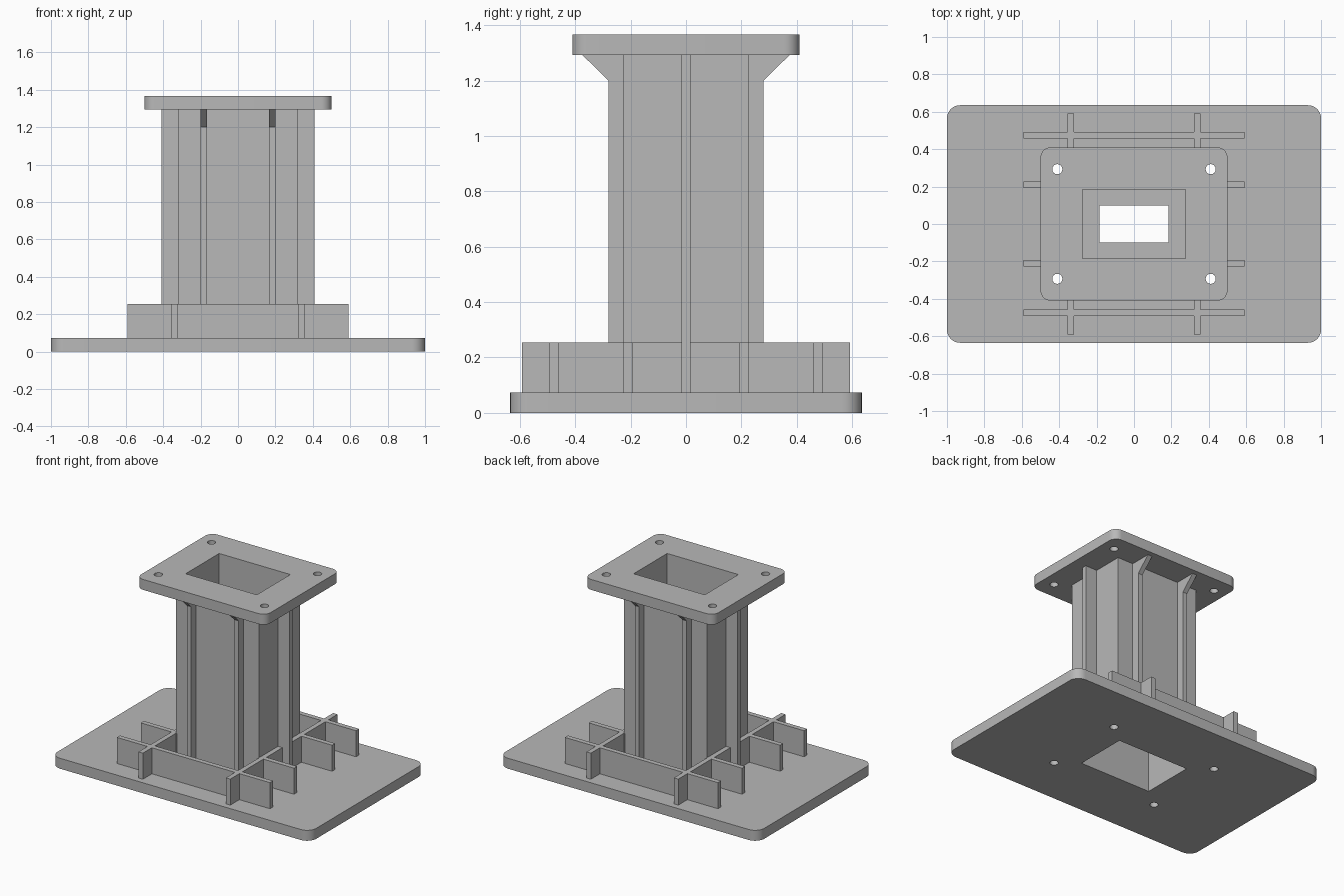
import bpy, bmesh, math
from mathutils import Vector

old = bpy.data.objects.get("Cube")
if old:
    bpy.data.objects.remove(old, do_unlink=True)

steel = bpy.data.materials.new("plain_grey_steel")
steel.use_nodes = True
GREY = (0.48, 0.48, 0.48, 1)
steel.diffuse_color = GREY
steel.node_tree.nodes["Principled BSDF"].inputs["Base Color"].default_value = GREY


def rect(hx, hy, r=0.0):
    """Rectangle outline, optionally with rounded corners."""
    if r == 0:
        return [(hx, hy), (-hx, hy), (-hx, -hy), (hx, -hy)]
    pts = []
    for i, (sx, sy) in enumerate([(1, 1), (-1, 1), (-1, -1), (1, -1)]):
        for k in range(9):
            a = math.pi / 2 * (i + k / 8)
            pts.append((sx * (hx - r) + r * math.cos(a), sy * (hy - r) + r * math.sin(a)))
    return pts


def circle(cx, cy, r, n=24):
    return [(cx + r * math.cos(2 * math.pi * k / n), cy + r * math.sin(2 * math.pi * k / n))
            for k in range(n)]


def plate(name, loops, z0, z1):
    """Extrude an outline with holes into a slab from z0 to z1."""
    curve = bpy.data.curves.new(name, "CURVE")
    curve.dimensions = "2D"
    curve.fill_mode = "BOTH"
    curve.extrude = (z1 - z0) / 2
    for loop in loops:
        spline = curve.splines.new("POLY")
        spline.points.add(len(loop) - 1)
        for p, (x, y) in zip(spline.points, loop):
            p.co = (x, y, 0, 1)
        spline.use_cyclic_u = True
    temp = bpy.data.objects.new(name + "_outline", curve)
    bpy.context.collection.objects.link(temp)
    bpy.context.view_layer.update()
    mesh = bpy.data.meshes.new_from_object(temp.evaluated_get(bpy.context.evaluated_depsgraph_get()))
    bpy.data.objects.remove(temp, do_unlink=True)
    bm = bmesh.new()
    bm.from_mesh(mesh)
    bmesh.ops.remove_doubles(bm, verts=bm.verts, dist=0.0001)
    bmesh.ops.translate(bm, verts=bm.verts, vec=(0, 0, (z0 + z1) / 2))
    return finish(name, bm, mesh)


def prism(name, profile, depth):
    """Extrude a closed 3D profile along a depth vector."""
    bm = bmesh.new()
    face = bm.faces.new([bm.verts.new(p) for p in profile])
    ext = bmesh.ops.extrude_face_region(bm, geom=[face])
    verts = [g for g in ext["geom"] if isinstance(g, bmesh.types.BMVert)]
    bmesh.ops.translate(bm, verts=verts, vec=Vector(depth))
    return finish(name, bm, bpy.data.meshes.new(name))


def finish(name, bm, mesh):
    bmesh.ops.recalc_face_normals(bm, faces=bm.faces)
    bm.to_mesh(mesh)
    bm.free()
    mesh.name = name
    mesh.materials.clear()
    mesh.materials.append(steel)
    obj = bpy.data.objects.new(name, mesh)
    bpy.context.collection.objects.link(obj)
    bpy.ops.object.select_all(action="DESELECT")
    obj.select_set(True)
    bpy.context.view_layer.objects.active = obj
    bpy.ops.object.shade_smooth_by_angle(angle=math.radians(30))
    return obj


def box(name, x0, x1, y0, y1, z0, z1):
    return prism(name, [(x0, y0, z0), (x1, y0, z0), (x1, y1, z0), (x0, y1, z0)], (0, 0, z1 - z0))


BASE, FIN, NECK, TOP = 0.073, 0.255, 1.293, 1.366
T = 0.034  # rib thickness
SIDES = ((1, "left"), (-1, "right"))
ENDS = ((-1, "front"), (1, "back"))

# Flanges with bolt holes and a central opening
opening = rect(0.275, 0.185)
bolts = [circle(sx * 0.41, sy * 0.293, 0.027) for sx in (1, -1) for sy in (1, -1)]
plate("base_plate", [rect(1, 0.635, 0.07), opening] + bolts, 0, BASE)
plate("top_plate", [rect(0.5, 0.41, 0.055), opening] + bolts, NECK, TOP)

# Hollow column with an inner ring
plate("column", [rect(0.32, 0.226), opening], BASE, NECK)
plate("inner_ring", [rect(0.28, 0.19), rect(0.185, 0.1)], 0.66, 0.73)

# Flared ribs on the front and back of the column
for sy, end in ENDS:
    for sx, side in SIDES:
        x = sx * 0.183 - T / 2
        outline = [(0.22, BASE), (0.28, BASE), (0.28, 1.2), (0.375, NECK), (0.22, NECK)]
        prism(f"{end}_{side}_rib", [(x, sy * y, z) for y, z in outline], (T, 0, 0))

# Straight ribs and short base fins on each side
for sx, side in SIDES:
    xs = sorted((sx * 0.315, sx * 0.41))
    box(f"{side}_rib", *xs, -T / 2, T / 2, BASE, NECK)
    xs = sorted((sx * 0.315, sx * 0.592))
    for sy, end in ENDS:
        y = sy * 0.21
        box(f"{side}_{end}_base_fin", *xs, y - T / 2, y + T / 2, BASE, FIN)

# Long crossing base stiffeners
for sx, side in SIDES:
    x = sx * 0.338
    box(f"{side}_base_stiffener", x - T / 2, x + T / 2, -0.592, 0.592, BASE, FIN)
for sy, end in ENDS:
    y = sy * 0.475
    box(f"{end}_base_stiffener", -0.592, 0.592, y - T / 2, y + T / 2, BASE, FIN)
